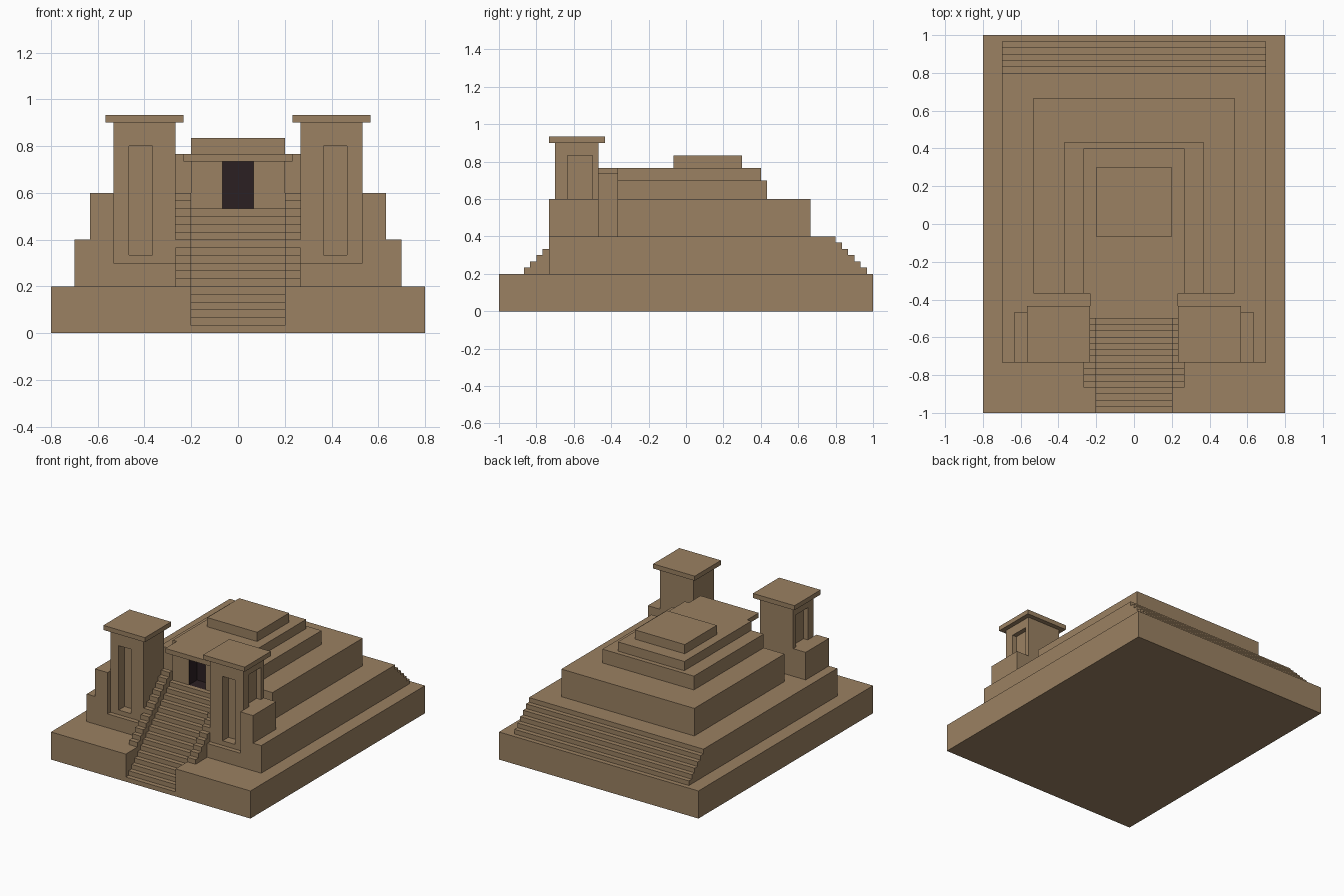
import bpy, bmesh
from mathutils import Vector

cube = bpy.data.objects.get("Cube")
if cube:
    bpy.data.objects.remove(cube, do_unlink=True)

U = 1 / 30  # one step: rise and tread


def material(name, rgb):
    m = bpy.data.materials.new(name)
    m.use_nodes = True
    m.diffuse_color = (*rgb, 1)
    bsdf = m.node_tree.nodes["Principled BSDF"]
    bsdf.inputs["Base Color"].default_value = (*rgb, 1)
    bsdf.inputs["Roughness"].default_value = 0.9
    return m


STONE = material("sandstone", (0.328, 0.220, 0.122))
DARK = material("dark_interior", (0.024, 0.014, 0.016))


def prism(name, points, direction):
    """Extrude a flat polygon along a direction; everything in step units."""
    bm = bmesh.new()
    face = bm.faces.new([bm.verts.new(Vector(p) * U) for p in points])
    ext = bmesh.ops.extrude_face_region(bm, geom=[face])
    verts = [g for g in ext["geom"] if isinstance(g, bmesh.types.BMVert)]
    bmesh.ops.translate(bm, verts=verts, vec=Vector(direction) * U)
    bmesh.ops.recalc_face_normals(bm, faces=bm.faces)
    me = bpy.data.meshes.new(name)
    bm.to_mesh(me)
    bm.free()
    me.materials.append(STONE)
    ob = bpy.data.objects.new(name, me)
    bpy.context.collection.objects.link(ob)
    return ob


def box(name, x, y, z):
    x0, x1 = sorted(x)
    pts = [(x0, y[0], z[0]), (x1, y[0], z[0]), (x1, y[1], z[0]), (x0, y[1], z[0])]
    return prism(name, pts, (0, 0, z[1] - z[0]))


def notched(name, half, y, z, notch, notch_y):
    """Terrace with a rectangular notch in the middle of its front."""
    pts = [(-half, y[0]), (-notch, y[0]), (-notch, notch_y), (notch, notch_y),
           (notch, y[0]), (half, y[0]), (half, y[1]), (-half, y[1])]
    return prism(name, [(a, b, z[0]) for a, b in pts], (0, 0, z[1] - z[0]))


def carve(ob, cutter):
    cutter.hide_render = True
    mod = ob.modifiers.new("recess", "BOOLEAN")
    mod.operation = "DIFFERENCE"
    mod.solver = "EXACT"
    mod.object = cutter
    bpy.context.view_layer.objects.active = ob
    bpy.ops.object.modifier_apply(modifier=mod.name)
    bpy.data.objects.remove(cutter, do_unlink=True)


def flight(name, x, first, lift, bottom):
    """Stepped side profile from step number first to 15, extruded across x."""
    pts = [(-30 + first, bottom)]
    for k in range(first, 16):
        pts += [(-30 + k, k + lift), (-29 + k, k + lift)]
    pts.append((-14, bottom))
    return prism(name, [(x[0], a, b) for a, b in pts], (x[1] - x[0], 0, 0))


# Terraces
notched("base", 24, (-30, 30), (0, 6), 6, -14)
notched("lower_terrace_foot", 21, (-22, 24), (6, 9), 8, -14)
notched("lower_terrace", 21, (-22, 24), (9, 12), 16, -14)
box("middle_terrace", (-16, 16), (-11, 20), (12, 18))
box("upper_terrace", (-11, 11), (-11, 13), (18, 21))
box("temple_roof", (-8, 8), (-11, 12), (21, 23))
box("roof_crown", (-6, 6), (-2, 9), (23, 25))

# Wide steps down the back
back = [(24, 6)]
for i in range(5):
    back += [(24 + i, 11 - i), (25 + i, 11 - i)]
back.append((29, 6))
prism("back_steps", [(-21, a, b) for a, b in back], (42, 0, 0))

# Front staircase
flight("front_stairs", (-6, 6), 0, 1, 0)

# Temple front with a dark doorway
facade = box("temple_front", (-6, 6), (-14, -11), (12, 22))
carve(facade, box("door_cutter", (-2, 2), (-15, -11.2), (16, 23)))
facade.data.materials.append(DARK)
for p in facade.data.polygons:
    c = p.center / U
    if abs(c.x) < 2.1 and c.z > 15.9 and -13.9 < c.y < -11.1 and (
            abs(p.normal.x) > 0.5 or c.z < 21.9):
        p.material_index = 1
box("door_lintel", (-7, 7), (-15, -11), (22, 23))

# Matching parts on each side
for side, s in (("left", 1), ("right", -1)):
    flight(side + "_balustrade", (6 * s, 8 * s), 4, 3, 6)
    tower = box(side + "_tower", (8 * s, 16 * s), (-21, -14), (9, 27))
    carve(tower, box("front_niche", (11 * s, 14 * s), (-22, -19), (10, 24)))
    carve(tower, box("side_niche", (15 * s, 17 * s), (-19, -15), (18, 25)))
    box(side + "_tower_cap", (7 * s, 17 * s), (-22, -13), (27, 28))
    box(side + "_tower_shoulder", (16 * s, 19 * s), (-22, -14), (12, 18))
